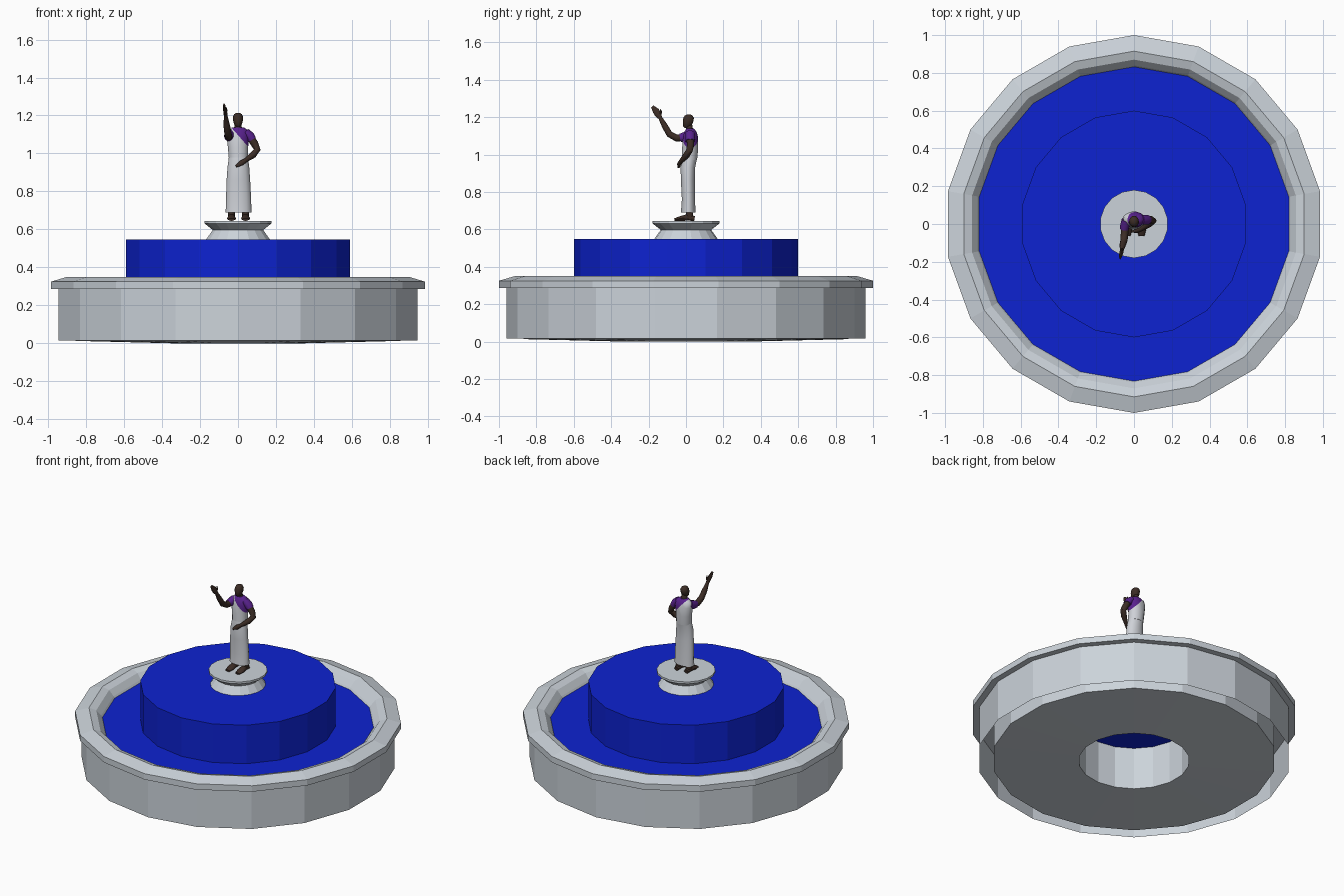
import bpy, bmesh, math
from mathutils import Vector

cube = bpy.data.objects.get("Cube")
if cube:
    bpy.data.objects.remove(cube, do_unlink=True)


def material(name, rgb):
    m = bpy.data.materials.new(name)
    m.use_nodes = True
    m.diffuse_color = (*rgb, 1)
    m.node_tree.nodes["Principled BSDF"].inputs["Base Color"].default_value = (*rgb, 1)
    return m


stone = material("pale stone", (0.60, 0.65, 0.70))
blue = material("water blue", (0.004, 0.016, 0.64))
white = material("robe white", (0.62, 0.64, 0.68))
skin = material("dark skin", (0.045, 0.026, 0.019))
purple = material("shirt purple", (0.10, 0.016, 0.27))


def finish(name, bm, mats, smooth=False):
    mesh = bpy.data.meshes.new(name)
    bm.to_mesh(mesh)
    bm.free()
    for m in mats:
        mesh.materials.append(m)
    if smooth:
        mesh.shade_smooth()
        mesh.set_sharp_from_angle(angle=math.radians(45))
    ob = bpy.data.objects.new(name, mesh)
    bpy.context.collection.objects.link(ob)
    return ob


def skin_rings(bm, rings, loop=False):
    pairs = list(zip(rings, rings[1:]))
    if loop:
        pairs.append((rings[-1], rings[0]))
    for a, b in pairs:
        n = len(a)
        for i in range(n):
            j = (i + 1) % n
            bm.faces.new((a[i], a[j], b[j], b[i]))


def lathe(name, profile, mat, loop=False, cap=False, sides=18):
    """Turn a (radius, height) profile, with a corner on the y axis."""
    bm = bmesh.new()
    rings = []
    for r, z in profile:
        angles = [math.pi / 2 + math.tau * i / sides for i in range(sides)]
        rings.append([bm.verts.new((r * math.cos(a), r * math.sin(a), z)) for a in angles])
    skin_rings(bm, rings, loop)
    if cap:
        bm.faces.new(rings[-1])
    if loop:
        bmesh.ops.recalc_face_normals(bm, faces=bm.faces)
    return finish(name, bm, [mat])


def loft(rings, upright=False, sides=10):
    """Closed tube through (x, y, z, half width, half depth) sections."""
    bm = bmesh.new()
    pts = [Vector(r[:3]) for r in rings]
    loops = []
    for k, r in enumerate(rings):
        u, v = Vector((1, 0, 0)), Vector((0, 1, 0))
        if not upright:
            d = (pts[min(k + 1, len(pts) - 1)] - pts[max(k - 1, 0)]).normalized()
            u = (u - d * u.dot(d)).normalized()
            v = d.cross(u)
        angles = [math.tau * i / sides for i in range(sides)]
        loops.append([bm.verts.new(pts[k] + u * r[3] * math.cos(a) + v * r[4] * math.sin(a))
                      for a in angles])
    skin_rings(bm, loops)
    bm.faces.new(loops[0][::-1])
    bm.faces.new(loops[-1])
    bmesh.ops.recalc_face_normals(bm, faces=bm.faces)
    return bm


# Basin: open outer wall, inner lining with a central shaft, and rim
lathe("basin_wall", [(0.96, 0.015), (0.96, 0.29)], stone)
lathe("basin_lining", [(0.34, 0.285), (0.34, 0), (0.87, 0.013), (0.87, 0.287)][::-1], stone)
lathe("basin_rim", [(0.83, 0.285), (1, 0.285), (1, 0.325), (0.915, 0.35),
                    (0.87, 0.335), (0.84, 0.30)], stone, loop=True)

# Water: lower pool and raised tier
lathe("pool_water", [(0.85, 0.288)], blue, cap=True)
lathe("raised_water", [(0.6, 0.288), (0.6, 0.548)], blue, cap=True)

# Pedestal
lathe("pedestal", [(0.17, 0.548), (0.135, 0.597), (0.18, 0.632), (0.18, 0.645)],
      stone, cap=True)

# Robe skirt
skirt = [(0.003, 0.012, 0.69, 0.068, 0.040), (0.003, 0.013, 0.76, 0.066, 0.036),
         (0.002, 0.010, 0.86, 0.062, 0.038), (0.002, 0.010, 0.93, 0.057, 0.040),
         (0.002, 0.018, 0.98, 0.050, 0.042)]
finish("robe_skirt", loft(skirt, upright=True, sides=14), [white], smooth=True)

# Torso: robe crosses the shirt on a diagonal up to the right shoulder
torso = [(0.002, 0.018, 0.97, 0.050, 0.042), (0, 0.022, 1.03, 0.053, 0.044),
         (0, 0.024, 1.09, 0.060, 0.042), (0, 0.024, 1.12, 0.056, 0.034),
         (0, 0.022, 1.138, 0.030, 0.022)]
bm = loft(torso, upright=True, sides=14)
point, normal = Vector((0.01, 0, 1.085)), Vector((0.75, 0, 0.66))
bmesh.ops.bisect_plane(bm, geom=bm.verts[:] + bm.edges[:] + bm.faces[:],
                       plane_co=point, plane_no=normal)
for f in bm.faces:
    if (f.calc_center_median() - point).dot(normal) > 0:
        f.material_index = 1
finish("torso", bm, [white, purple], smooth=True)

# Sleeves
finish("right_sleeve", loft([(-0.040, 0.020, 1.105, 0.026, 0.026),
                             (-0.049, -0.012, 1.092, 0.025, 0.027),
                             (-0.051, -0.030, 1.088, 0.022, 0.024)]), [purple], smooth=True)
finish("left_sleeve", loft([(0.040, 0.022, 1.115, 0.020, 0.026),
                            (0.062, 0.022, 1.092, 0.025, 0.027),
                            (0.074, 0.022, 1.072, 0.023, 0.025)]), [purple], smooth=True)

# Raised right arm and hand
finish("right_arm", loft([(-0.048, 0, 1.092, 0.020, 0.020),
                          (-0.050, -0.050, 1.088, 0.020, 0.020),
                          (-0.053, -0.088, 1.108, 0.019, 0.018),
                          (-0.060, -0.112, 1.150, 0.017, 0.017),
                          (-0.064, -0.137, 1.195, 0.010, 0.011),
                          (-0.066, -0.148, 1.212, 0.010, 0.018),
                          (-0.070, -0.160, 1.232, 0.009, 0.019),
                          (-0.073, -0.180, 1.257, 0.005, 0.009)]), [skin], smooth=True)
finish("right_thumb", loft([(-0.064, -0.138, 1.205, 0.006, 0.006),
                            (-0.062, -0.133, 1.228, 0.006, 0.006),
                            (-0.062, -0.137, 1.242, 0.003, 0.003)], sides=6),
       [skin], smooth=True)

# Bent left arm and hand
finish("left_arm", loft([(0.062, 0.022, 1.090, 0.020, 0.020),
                         (0.088, 0.024, 1.050, 0.020, 0.020),
                         (0.101, 0.018, 1.020, 0.018, 0.018),
                         (0.080, 0, 0.993, 0.018, 0.018),
                         (0.040, -0.027, 0.964, 0.011, 0.011),
                         (0.018, -0.036, 0.950, 0.015, 0.011),
                         (-0.010, -0.040, 0.932, 0.006, 0.006)]), [skin], smooth=True)

# Neck and head
finish("neck", loft([(0, 0.020, 1.125, 0.022, 0.020), (0, 0.016, 1.165, 0.016, 0.017)],
                    upright=True), [skin], smooth=True)
finish("head", loft([(0, 0.003, 1.142, 0.010, 0.012), (0, 0.006, 1.152, 0.020, 0.024),
                     (0, 0.011, 1.175, 0.026, 0.029), (0, 0.014, 1.195, 0.026, 0.030),
                     (0, 0.014, 1.208, 0.019, 0.022), (0, 0.014, 1.214, 0.008, 0.010)],
                    upright=True), [skin], smooth=True)

# Feet and ankles
for side, x in (("right", -0.034), ("left", 0.040)):
    finish(side + "_foot", loft([(x, 0.046, 0.658, 0.016, 0.013),
                                 (x, 0.010, 0.664, 0.018, 0.019),
                                 (x, -0.030, 0.658, 0.024, 0.013),
                                 (x, -0.062, 0.652, 0.016, 0.007)]), [skin], smooth=True)
    finish(side + "_ankle", loft([(x, 0.020, 0.655, 0.018, 0.020),
                                  (x, 0.018, 0.70, 0.019, 0.020)], upright=True),
           [skin], smooth=True)
